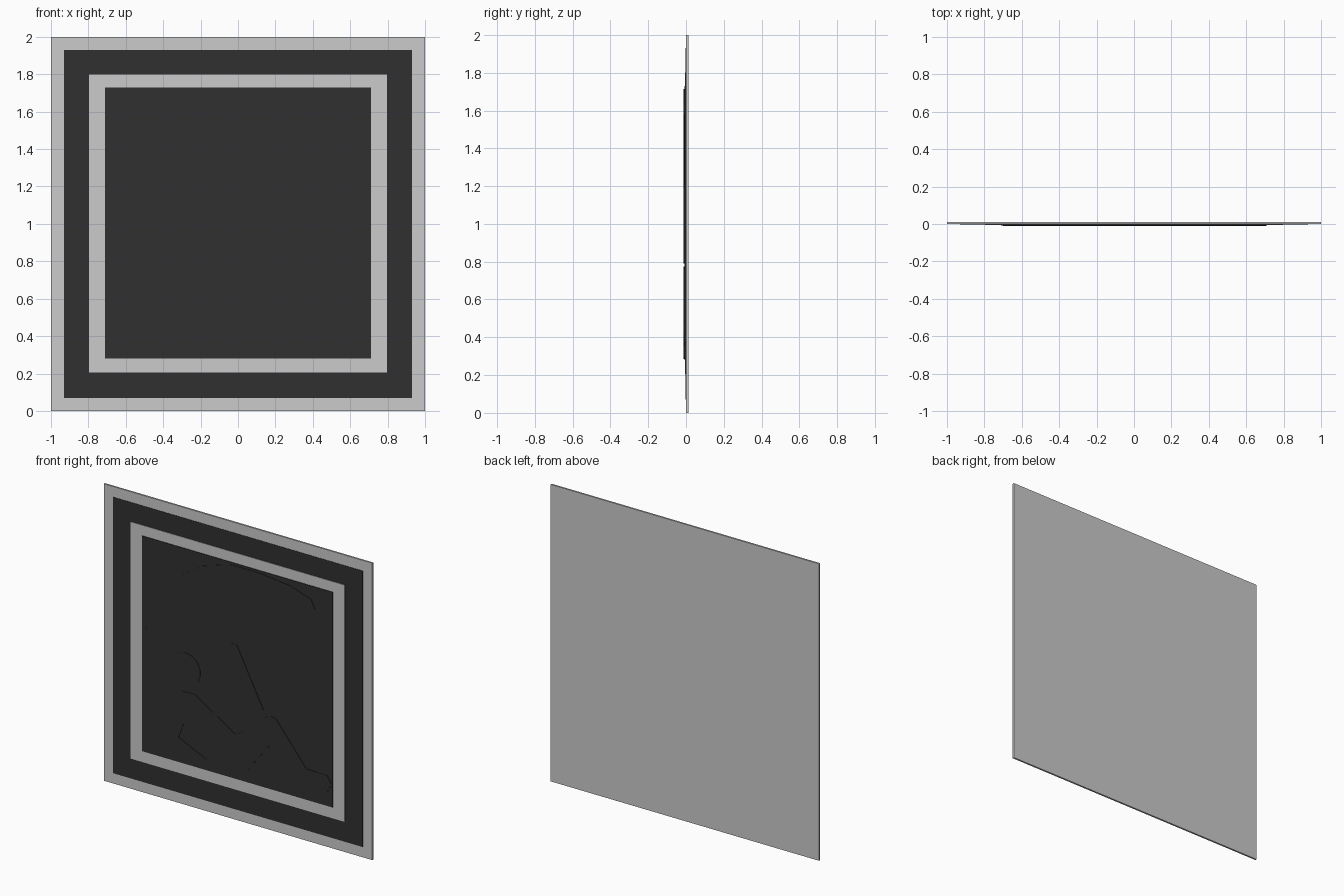
import bpy, bmesh, math

if "Cube" in bpy.data.objects:
    bpy.data.objects.remove(bpy.data.objects["Cube"])

dark = bpy.data.materials.new("dark")
dark.diffuse_color = (0.03, 0.03, 0.03, 1)
dark.use_nodes = True
dark.node_tree.nodes["Principled BSDF"].inputs["Base Color"].default_value = dark.diffuse_color


def plate(name, pts, back, front, mat=None):
    """Extrude an x-z outline between two y depths."""
    bm = bmesh.new()
    face = bm.faces.new([bm.verts.new((x, back, z)) for x, z in pts])
    ext = bmesh.ops.extrude_face_region(bm, geom=[face], use_keep_orig=True)
    for v in ext["geom"]:
        if isinstance(v, bmesh.types.BMVert):
            v.co.y = front
    bmesh.ops.recalc_face_normals(bm, faces=bm.faces)
    me = bpy.data.meshes.new(name)
    bm.to_mesh(me)
    bm.free()
    if mat:
        me.materials.append(mat)
    ob = bpy.data.objects.new(name, me)
    bpy.context.collection.objects.link(ob)
    return ob


def rect(w, z0, z1):
    return [(-w, z0), (w, z0), (w, z1), (-w, z1)]


# Stacked square layers of the sign, back to front
plate("backing_board", rect(1.0, 0, 2), 0.012, 0.0)
plate("outer_dark_border", rect(0.93, 0.07, 1.93), 0.0, -0.002, dark)
plate("inner_light_border", rect(0.797, 0.205, 1.80), -0.002, -0.005)
plate("centre_panel", rect(0.71, 0.28, 1.73), -0.005, -0.009, dark)

# Raised pictogram: parasol canopy with a scalloped lower edge
dome = [(-0.6, 1.35), (-0.45, 1.52), (-0.257, 1.65), (-0.04, 1.715),
        (0.167, 1.715), (0.4, 1.69), (0.553, 1.64)]
cusps = [(0.58, 1.58), (0.345, 1.48), (0.063, 1.37), (-0.234, 1.26),
         (-0.517, 1.17), (-0.70, 1.10)]
edge = []
for (ax, az), (bx, bz) in zip(cusps, cusps[1:]):
    for i in range(6):
        t = i / 6
        edge.append((ax + (bx - ax) * t,
                     az + (bz - az) * t + 0.03 * math.sin(math.pi * t)))
plate("parasol_canopy", dome + edge + [cusps[-1]], -0.009, -0.012, dark)

# Parasol pole
plate("parasol_pole", [(-0.06, 1.18), (-0.004, 1.19), (0.197, 0.80), (0.14, 0.79)],
      -0.009, -0.012, dark)

# Reclining figure
plate("figure_head",
      [(-0.383 + 0.11 * math.cos(a * math.pi / 16), 0.92 + 0.11 * math.sin(a * math.pi / 16))
       for a in range(32)], -0.009, -0.012, dark)
plate("figure_body",
      [(-0.405, 0.766), (-0.316, 0.77), (-0.012, 0.58), (0.048, 0.61), (0.2, 0.75),
       (0.25, 0.775), (0.293, 0.763), (0.516, 0.49), (0.672, 0.486), (0.705, 0.435),
       (0.67, 0.37), (0.45, 0.36), (0.25, 0.58), (0.08, 0.37), (-0.04, 0.36),
       (-0.398, 0.55), (-0.435, 0.447), (-0.227, 0.354), (-0.227, 0.294),
       (-0.28, 0.285), (-0.54, 0.39), (-0.57, 0.44), (-0.48, 0.70)],
      -0.009, -0.012, dark)
